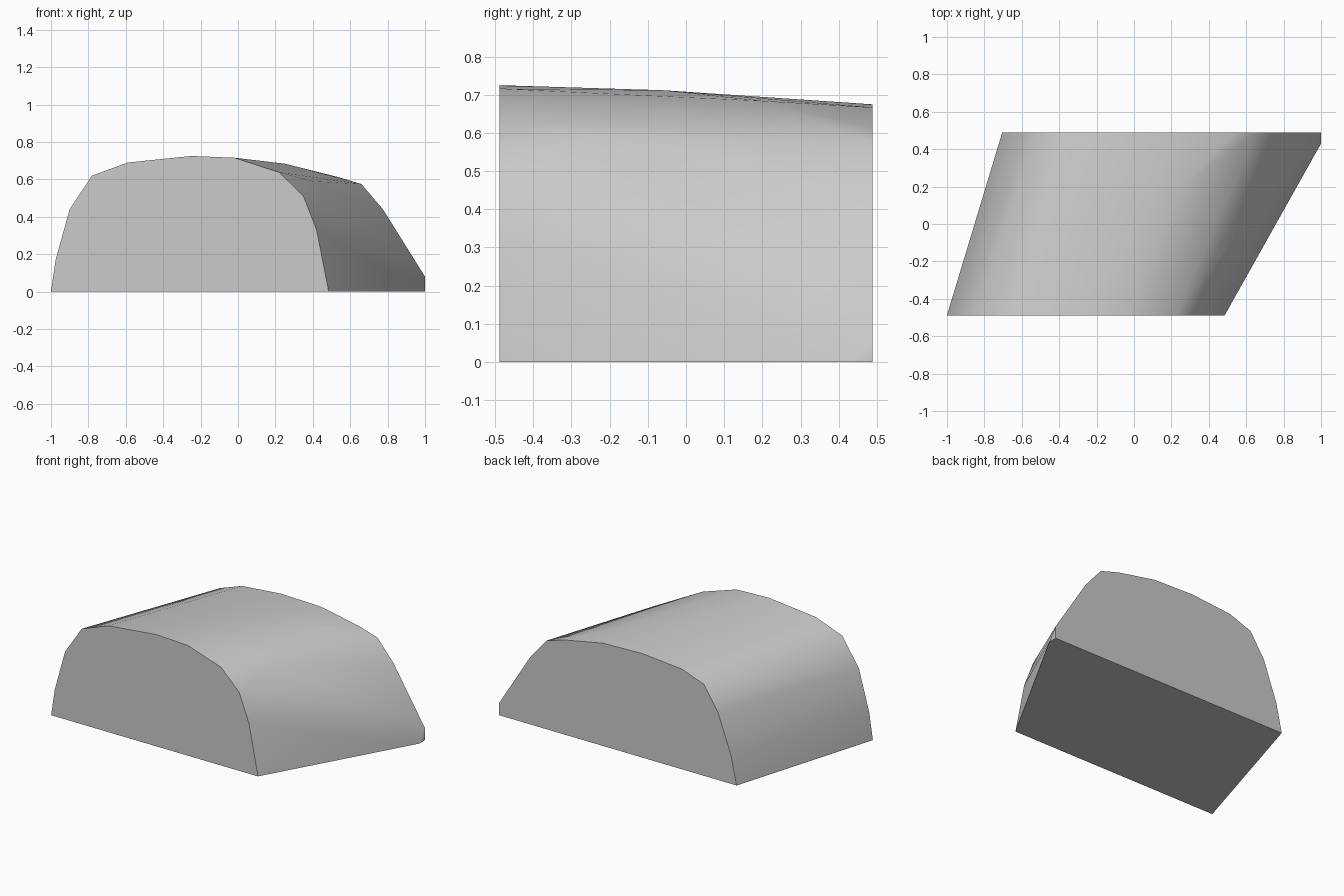
import bpy
import bmesh
import math

cube = bpy.data.objects.get("Cube")
if cube:
    bpy.data.objects.remove(cube, do_unlink=True)

# Plain grey finish
grey = bpy.data.materials.new("light_grey")
grey.use_nodes = True
colour = (0.6, 0.6, 0.6, 1)
grey.diffuse_color = colour
grey.node_tree.nodes["Principled BSDF"].inputs["Base Color"].default_value = colour

# Arched end profiles (x, z), left to right
HALF = 0.488
front = [(-1, 0), (-.975, .17), (-.9, .44), (-.78, .62), (-.59, .69), (-.25, .725),
         (-.02, .716), (.22, .638), (.35, .51), (.42, .33), (.485, 0)]
back = [(-.705, 0), (-.665, .185), (-.571, .44), (-.47, .594), (-.313, .65), (-.03, .675),
        (.254, .667), (.53, .614), (.66, .575), (.775, .44), (1, .08), (1, 0)]
# Points where the roof and the clipped corner bend between the ends
bends = [(0, -.06, .712), (.25, .2, .684), (.4, -.24, .59), (1, .43, 0)]

points = [(x, -HALF, z) for x, z in front] + [(x, HALF, z) for x, z in back] + bends

# Skewed arched block, skinned tightly over the profiles
bm = bmesh.new()
for p in points:
    bm.verts.new(p)
hull = bmesh.ops.convex_hull(bm, input=bm.verts)
loose = {g for g in hull["geom_interior"] + hull["geom_unused"]
         if isinstance(g, bmesh.types.BMVert)}
bmesh.ops.delete(bm, geom=list(loose), context="VERTS")
bmesh.ops.dissolve_limit(bm, angle_limit=math.radians(0.5), verts=bm.verts, edges=bm.edges)
bmesh.ops.recalc_face_normals(bm, faces=bm.faces)

mesh = bpy.data.meshes.new("arched_block")
bm.to_mesh(mesh)
bm.free()
mesh.materials.append(grey)
block = bpy.data.objects.new("arched_block", mesh)
bpy.context.collection.objects.link(block)

# Smooth the arch, keep the end edges crisp
bpy.ops.object.select_all(action="DESELECT")
block.select_set(True)
bpy.context.view_layer.objects.active = block
bpy.ops.object.shade_smooth_by_angle(angle=math.radians(45))
